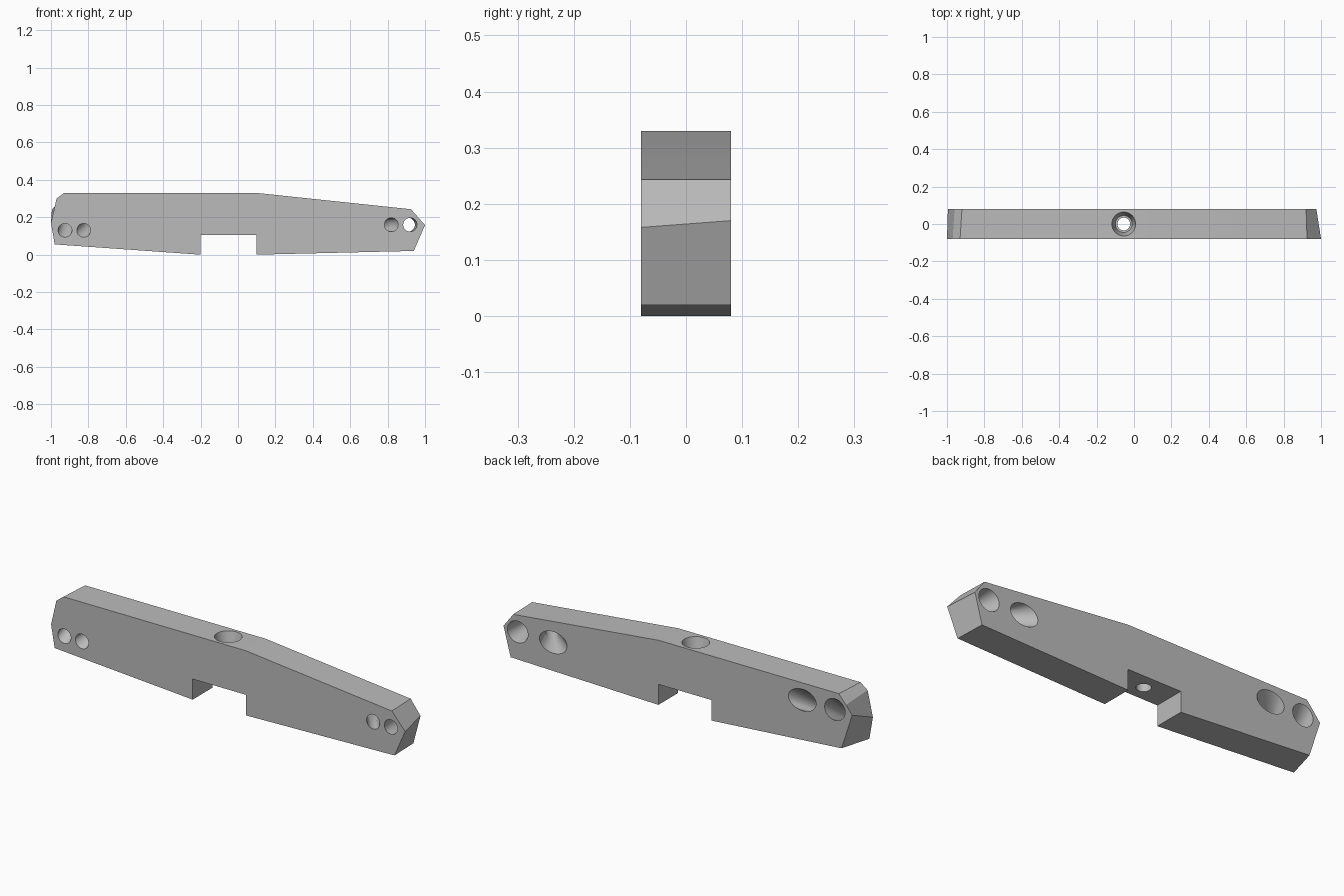
import bpy, bmesh, math
from mathutils import Vector

cube = bpy.data.objects.get("Cube")
if cube:
    bpy.data.objects.remove(cube, do_unlink=True)

grey = bpy.data.materials.new("plain grey")
grey.use_nodes = True
grey.diffuse_color = (0.5, 0.5, 0.5, 1)
grey.node_tree.nodes["Principled BSDF"].inputs["Base Color"].default_value = (0.5, 0.5, 0.5, 1)

HALF = 0.08
SIDES = 32


def loft(name, rings):
    """Closed solid through matching rings of points."""
    bm = bmesh.new()
    loops = [[bm.verts.new(p) for p in ring] for ring in rings]
    n = len(loops[0])
    for a, b in zip(loops, loops[1:]):
        for i in range(n):
            j = (i + 1) % n
            bm.faces.new((a[i], a[j], b[j], b[i]))
    bm.faces.new(loops[0])
    bm.faces.new(loops[-1])
    bmesh.ops.recalc_face_normals(bm, faces=bm.faces)
    mesh = bpy.data.meshes.new(name)
    bm.to_mesh(mesh)
    bm.free()
    obj = bpy.data.objects.new(name, mesh)
    mesh.materials.append(grey)
    bpy.context.collection.objects.link(obj)
    return obj


def ellipse(center, u, v):
    """Ring around a centre, spanned by two half-axes."""
    steps = [2 * math.pi * i / SIDES for i in range(SIDES)]
    return [Vector(center) + Vector(u) * math.cos(t) + Vector(v) * math.sin(t) for t in steps]


# Bar: ends are slightly skewed between front and back
notch = [(0.10, 0), (0.10, 0.105), (-0.20, 0.105), (-0.20, 0)]
front = [(-0.98, 0.055), (-1, 0.17), (-0.97, 0.30), (-0.93, 0.33), (0.10, 0.33),
         (0.925, 0.243), (1, 0.158), (0.94, 0.02)] + notch
back = [(-0.935, 0.055), (-0.995, 0.24), (-0.96, 0.283), (-0.92, 0.33), (0.10, 0.33),
        (0.92, 0.243), (0.975, 0.17), (0.935, 0.02)] + notch
bar = loft("notched_bar", [[(x, y, z) for x, z in ring]
                           for y, ring in ((-HALF, front), (HALF, back))])

cutters = []

# Slanted holes at both ends, flaring toward the back
for x0, z0, x1, z1, wide in ((-0.925, 0.13, -0.897, 0.243, 0.058),
                             (-0.825, 0.13, -0.713, 0.243, 0.078),
                             (0.82, 0.16, 0.694, 0.16, 0.078),
                             (0.92, 0.16, 0.895, 0.16, 0.058)):
    rings = []
    for t, rx, rz in ((-0.1, 0.037, 0.037), (0.45, 0.037, 0.037), (1, wide, 0.055), (1.1, wide, 0.055)):
        c = (x0 + (x1 - x0) * t, HALF * (2 * t - 1), z0 + (z1 - z0) * t)
        rings.append(ellipse(c, (rx, 0, 0), (0, 0, rz)))
    cutters.append(loft("slanted_hole_cutter", rings))

# Countersunk hole down into the notch
cutters.append(loft("screw_hole_cutter", [
    ellipse((-0.055, 0, z), (r, 0, 0), (0, r, 0))
    for z, r in ((0.06, 0.034), (0.25, 0.034), (0.25, 0.045), (0.33, 0.064), (0.36, 0.064))]))

for cutter in cutters:
    cutter.hide_render = True
    cutter.hide_set(True)
    mod = bar.modifiers.new("hole", "BOOLEAN")
    mod.operation = "DIFFERENCE"
    mod.solver = "EXACT"
    mod.object = cutter

# Bake the holes and keep hard edges crisp
bpy.context.view_layer.objects.active = bar
bar.select_set(True)
for mod in list(bar.modifiers):
    bpy.ops.object.modifier_apply(modifier=mod.name)
for cutter in cutters:
    bpy.data.objects.remove(cutter, do_unlink=True)
bpy.ops.object.shade_smooth_by_angle(angle=math.radians(20))
